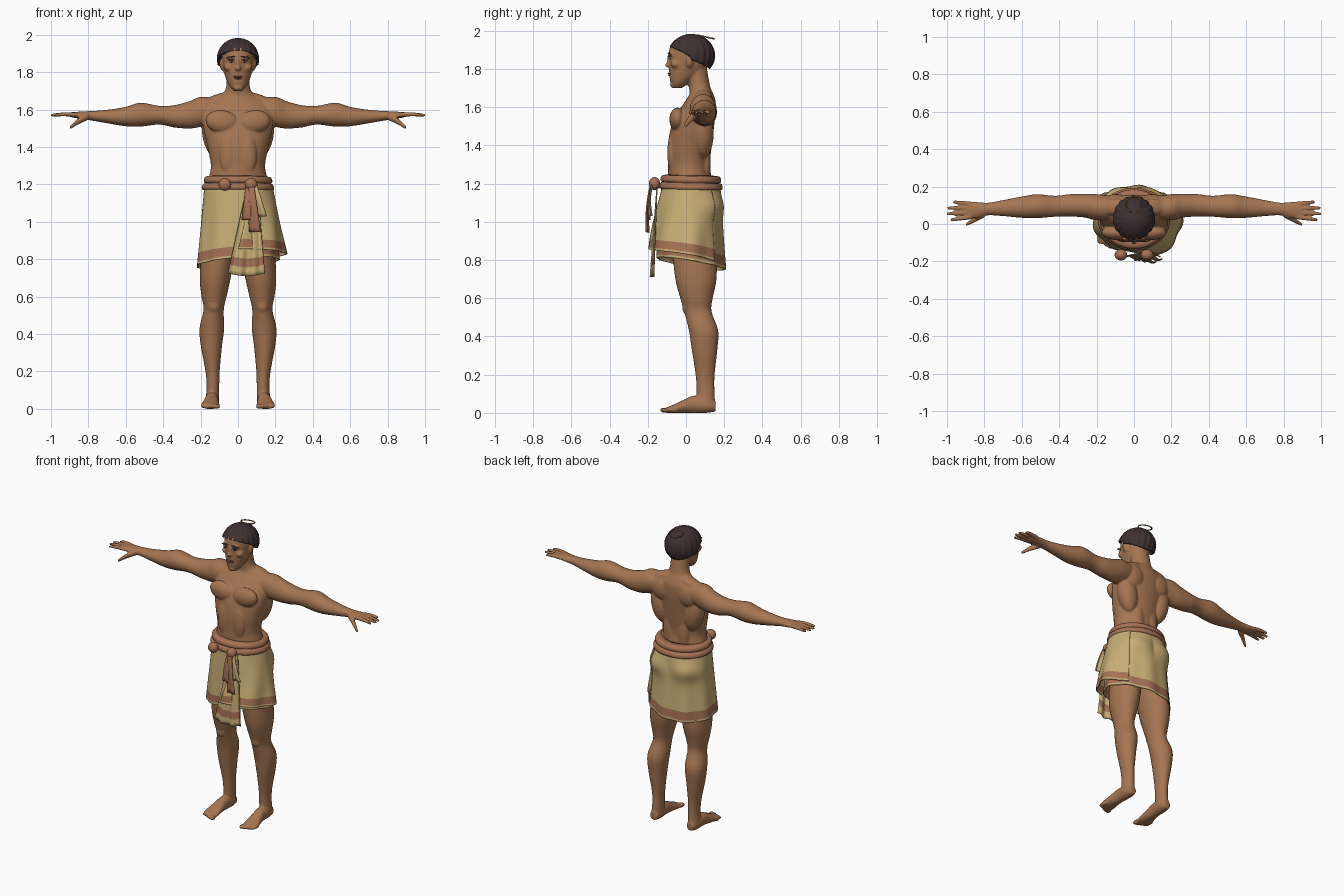
import bpy, bmesh, math
from math import sin, cos, pi, exp, sqrt
from mathutils import Matrix, Vector

cube = bpy.data.objects.get("Cube")
if cube:
    bpy.data.objects.remove(cube, do_unlink=True)


def material(name, rgb):
    m = bpy.data.materials.new(name)
    m.use_nodes = True
    m.diffuse_color = (*rgb, 1)
    m.node_tree.nodes["Principled BSDF"].inputs["Base Color"].default_value = (*rgb, 1)
    return m


skin = material("brown skin", (.38, .18, .085))
cloth = material("straw cloth", (.58, .42, .18))
trim = material("russet trim", (.38, .165, .09))
dark = material("dark hair", (.05, .03, .032))
white = material("eye white", (.6, .5, .42))
lip = material("lip brown", (.25, .095, .06))
band = material("hair ring bronze", (.3, .16, .06))


def finish(bm, name, mats):
    bmesh.ops.remove_doubles(bm, verts=bm.verts, dist=1e-5)
    bmesh.ops.recalc_face_normals(bm, faces=bm.faces)
    for f in bm.faces:
        f.smooth = True
    mesh = bpy.data.meshes.new(name)
    bm.to_mesh(mesh)
    bm.free()
    for m in mats:
        mesh.materials.append(m)
    ob = bpy.data.objects.new(name, mesh)
    bpy.context.scene.collection.objects.link(ob)
    return ob


def spline(rows, steps=4):
    """Smoothly interpolate rows of numbers."""
    out = []
    for i in range(len(rows) - 1):
        p0, p1, p2 = rows[max(i - 1, 0)], rows[i], rows[i + 1]
        p3 = rows[min(i + 2, len(rows) - 1)]
        for k in range(steps):
            t = k / steps
            out.append([b + t / 2 * (c - a + t * (2*a - 5*b + 4*c - d + t * (3*(b - c) + d - a)))
                        for a, b, c, d in zip(p0, p1, p2, p3)])
    return out + [list(rows[-1])]


def tube(bm, rows, axis="z", side=1, n=24):
    """Loft ellipses; each row is position on the axis, centre pair, radius pair."""
    rings = []
    for t, a, b, ra, rb in spline(rows):
        ring = []
        for k in range(n):
            p, q = a + ra * cos(2*pi*k/n), b + rb * sin(2*pi*k/n)
            x, y, z = {"z": (p, q, t), "x": (t, p, q), "y": (p, t, q)}[axis]
            ring.append(bm.verts.new((x * side, y, z)))
        rings.append(ring)
    for r, s in zip(rings, rings[1:]):
        for k in range(n):
            bm.faces.new((r[k], r[(k+1) % n], s[(k+1) % n], s[k]))
    bm.faces.new(rings[0][::-1])
    bm.faces.new(rings[-1])


def blob(bm, centre, radii, tilt=0):
    mat = Matrix.Translation(centre) @ Matrix.Rotation(tilt, 4, "Y") @ Matrix.Diagonal((*radii, 1))
    bmesh.ops.create_uvsphere(bm, u_segments=20, v_segments=12, radius=1, matrix=mat)


def sheet(name, func, us, vs, mats, rule=None, closed=False, thick=.006):
    """Grid surface of func(u, v), coloured by v, given thickness."""
    bm = bmesh.new()
    grid = [[bm.verts.new(func(u, v)) for u in us] for v in vs]
    n = len(us)
    for j in range(len(vs) - 1):
        for i in range(n if closed else n - 1):
            k = (i + 1) % n
            f = bm.faces.new((grid[j][i], grid[j][k], grid[j+1][k], grid[j+1][i]))
            f.material_index = rule((vs[j] + vs[j+1]) / 2) if rule else 0
    ob = finish(bm, name, mats)
    mod = ob.modifiers.new("thickness", "SOLIDIFY")
    mod.thickness, mod.offset = thick, 0
    return ob


def steps(n, end=1.0):
    return [end * i / n for i in range(n + 1)]


# Body: torso, head and limbs fused into one smooth skin
bm = bmesh.new()
tube(bm, [(1.08, 0, .03, .165, .12), (1.22, 0, .02, .158, .115), (1.3, 0, .015, .145, .11),
          (1.4, 0, .02, .163, .115), (1.5, 0, .035, .185, .112), (1.57, 0, .055, .19, .1),
          (1.63, 0, .075, .165, .08), (1.67, 0, .08, .105, .062), (1.71, 0, .07, .066, .056),
          (1.8, 0, .055, .06, .055)], n=36)
tube(bm, [(1.7, 0, -.045, .024, .024), (1.73, 0, -.03, .048, .052), (1.78, 0, 0, .07, .088),
          (1.83, 0, .015, .082, .104), (1.88, 0, .02, .086, .11), (1.925, 0, .025, .082, .104),
          (1.96, 0, .03, .055, .07)], n=32)
blob(bm, (0, -.086, 1.845), (.01, .014, .035))
blob(bm, (0, -.093, 1.82), (.017, .016, .012))
blob(bm, (0, -.07, 1.717), (.025, .014, .016))
for s in (1, -1):
    # face and trunk muscles
    blob(bm, (s * .034, -.08, 1.878), (.03, .012, .009), s * .1)
    blob(bm, (s * .05, -.05, 1.825), (.026, .03, .022))
    blob(bm, (s * .086, .018, 1.838), (.012, .02, .032), s * .15)
    blob(bm, (s * .085, -.045, 1.535), (.09, .042, .062), s * -.15)
    blob(bm, (s * .05, -.07, 1.36), (.05, .028, .11))
    blob(bm, (s * .125, .085, 1.46), (.065, .06, .13), s * .2)
    blob(bm, (s * .095, .115, 1.58), (.08, .045, .08))
    blob(bm, (s * .1, .09, 1.655), (.1, .045, .03), s * .3)
    blob(bm, (s * .05, .1, 1.3), (.045, .03, .14))
    # arm with shoulder, elbow and wrist
    tube(bm, [(.1, .085, 1.6, .06, .06), (.2, .09, 1.588, .07, .08), (.26, .098, 1.572, .064, .073),
              (.34, .1, 1.564, .06, .06), (.42, .095, 1.57, .056, .05), (.52, .095, 1.573, .064, .064),
              (.6, .09, 1.563, .057, .052), (.7, .085, 1.563, .043, .036), (.78, .08, 1.567, .034, .026),
              (.84, .075, 1.57, .043, .02), (.895, .072, 1.573, .047, .013)], "x", s)
    # fingers fan out from the palm
    for i, tip in enumerate((.98, 1.002, .998, .965)):
        y0, y1 = .037 + .024 * i, .022 + .032 * i
        tube(bm, [(.87, y0, 1.573, .012, .012), (.93, (y0 + y1) / 2, 1.575, .0115, .0115),
                  (tip, y1, 1.57, .008, .008)], "x", s, 12)
    tube(bm, [(.8, .055, 1.565, .02, .02), (.85, .025, 1.54, .016, .018),
              (.9, -.005, 1.502, .008, .01)], "x", s, 12)
    # leg with knee, calf and ankle
    tube(bm, [(1.05, .085, .04, .08, .11), (.85, .105, .045, .09, .115), (.7, .122, .052, .083, .108),
              (.6, .128, .055, .067, .085), (.53, .13, .062, .054, .072), (.43, .14, .092, .066, .077),
              (.33, .142, .097, .056, .067), (.2, .136, .1, .038, .05), (.12, .134, .102, .034, .047),
              (.04, .137, .105, .037, .048)], "z", s)
    blob(bm, (s * .13, .01, .555), (.036, .03, .045))
    tube(bm, [(.155, .137, .035, .025, .028), (.11, .138, .04, .037, .04), (.04, .14, .045, .036, .045),
              (-.02, .145, .032, .043, .033), (-.07, .148, .02, .05, .021),
              (-.105, .148, .014, .045, .014)], "y", s)
    for i in range(5):
        blob(bm, (s * (.11 + .019 * i), -.112 + .006 * i * i / 2, .014),
             (.014 - .001 * i, .024, .014 - .001 * i))
body = finish(bm, "body", [skin])
mod = body.modifiers.new("fuse", "REMESH")
mod.mode, mod.voxel_size, mod.use_smooth_shade = "VOXEL", .0056, True
mod = body.modifiers.new("soften", "SMOOTH")
mod.factor, mod.iterations = .5, 4


# Face details
def details(name, mat, parts):
    b = bmesh.new()
    for c, r, tilt in parts:
        for s in (1, -1) if c[0] else (1,):
            blob(b, (s * c[0], c[1], c[2]), r, s * tilt)
    return finish(b, name, [mat])


details("eyes", white, [((.034, -.084, 1.858), (.014, .006, .006), .05)])
details("pupils", dark, [((.034, -.088, 1.858), (.0055, .004, .0055), 0)])
details("eyelids", dark, [((.035, -.087, 1.865), (.016, .005, .0022), .08)])
details("eyebrows", dark, [((.037, -.089, 1.882), (.024, .007, .0035), .1)])
details("lips", lip, [((0, -.086, 1.776), (.026, .01, .0045), 0),
                      ((0, -.084, 1.767), (.02, .01, .005), 0)])


# Hair cap: ribbed strands with a hairline that drops behind the ears
def hair_point(a, v):
    c = cos(a)
    low = -.2 + (.62 * c ** .6 if c > 0 else .42 * c)
    phi = v * math.acos(low)
    r = 1 + .022 * sin(18 * a + 2 * v) * sin(phi)
    return Vector((.106 * r * sin(phi) * sin(a), .028 - .116 * r * sin(phi) * c, 1.87 + .107 * cos(phi)))


sheet("hair", hair_point, steps(143, 2 * pi * 143 / 144), steps(16), [dark], closed=True, thick=.012)

bpy.ops.mesh.primitive_torus_add(major_radius=.043, minor_radius=.004, major_segments=40,
                                 minor_segments=8, location=(0, .105, 1.967), rotation=(-.22, 0, 0))
ring = bpy.context.object
ring.name = "hair_ring"
ring.data.materials.append(band)
bpy.ops.object.shade_smooth()


# Wrapped skirt
def drape(a, z, out=0):
    """Point on the hip wrap at angle a from the front, pushed outwards."""
    t = (1.18 - z) / .4
    back = max(0, -cos(a))
    out += .035 * exp(-((z - 1.08) / .06) ** 2) * back * abs(sin(2 * a)) + .005 * sin(9 * a) * max(t, 0)
    return Vector(((.178 + .04 * t + out) * sin(a), .025 - (.152 + .025 * t + out) * cos(a), z))


def skirt_point(a, v):
    hem = .78 + .03 * cos(a) + .018 * sin(a)
    return drape(a, 1.18 + (hem - 1.18) * v)


def overlap_point(u, v):
    start = .35 * (1 - v)
    a = start + (2.3 - start) * u
    z = 1.18 - (.325 + .06 * u * u) * v
    lift = .006 + v * (.04 * min(1, (1 - u) * 2.5) + .006 * sin(16 * u + 3 * v))
    return drape(a, z, lift)


def flap_point(u, v):
    x = .075 - .03 * v + (u - .5) * (.06 + .135 * v)
    pleat = .009 * v * sin(u * 5 * pi)
    return Vector((x, -.152 - .026 * v + pleat, 1.18 - .455 * v - .015 * sin(pi * u) * v))


def striped(lo, hi):
    return lambda v: 1 if lo < v < hi else 0


rows = steps(20, .84) + [.86, .9, .94, .965, .985, 1]
sheet("skirt", skirt_point, steps(95, 2 * pi * 95 / 96), rows, [cloth, trim], striped(.85, .97), True)
sheet("skirt_overlap", overlap_point, steps(48), rows, [cloth, trim], striped(.85, .97))
flap_rows = steps(16, .78) + [.8, .85, .9, .95, 1]
sheet("front_flap", flap_point, steps(30), flap_rows, [cloth, trim], striped(.79, .9))


# Belt: two rolled bands closed in against the waist
def belt_point(a, v):
    out = .002 + .013 * sqrt(abs(sin(2 * pi * v))) - .012 * v - (.03 if v in (0, 1) else 0)
    return drape(a, 1.168 + .075 * v + .004 * sin(a + 2), out)


sheet("belt", belt_point, steps(71, 2 * pi * 71 / 72), steps(16), [trim], closed=True)


# Knot and hanging ties
def tie(name, top, low, wide, mat):
    top, low = Vector(top), Vector(low)

    def point(u, v):
        p = top.lerp(low, v)
        p.x += (u - .5) * (.03 + wide * v)
        p.y += .008 * sin(2 * pi * u) * v - .01 * sin(pi * v)
        return p
    sheet(name, point, steps(10), steps(10), [mat])


details("knot", trim, [((.07, -.165, 1.2), (.034, .03, .034), .3)])
tie("tie_front", (.07, -.185, 1.2), (.09, -.2, .945), .03, trim)
tie("tie_side", (.055, -.175, 1.19), (.045, -.195, 1.01), .02, trim)
tie("tie_cloth", (.085, -.175, 1.2), (.125, -.185, 1.03), .025, cloth)
